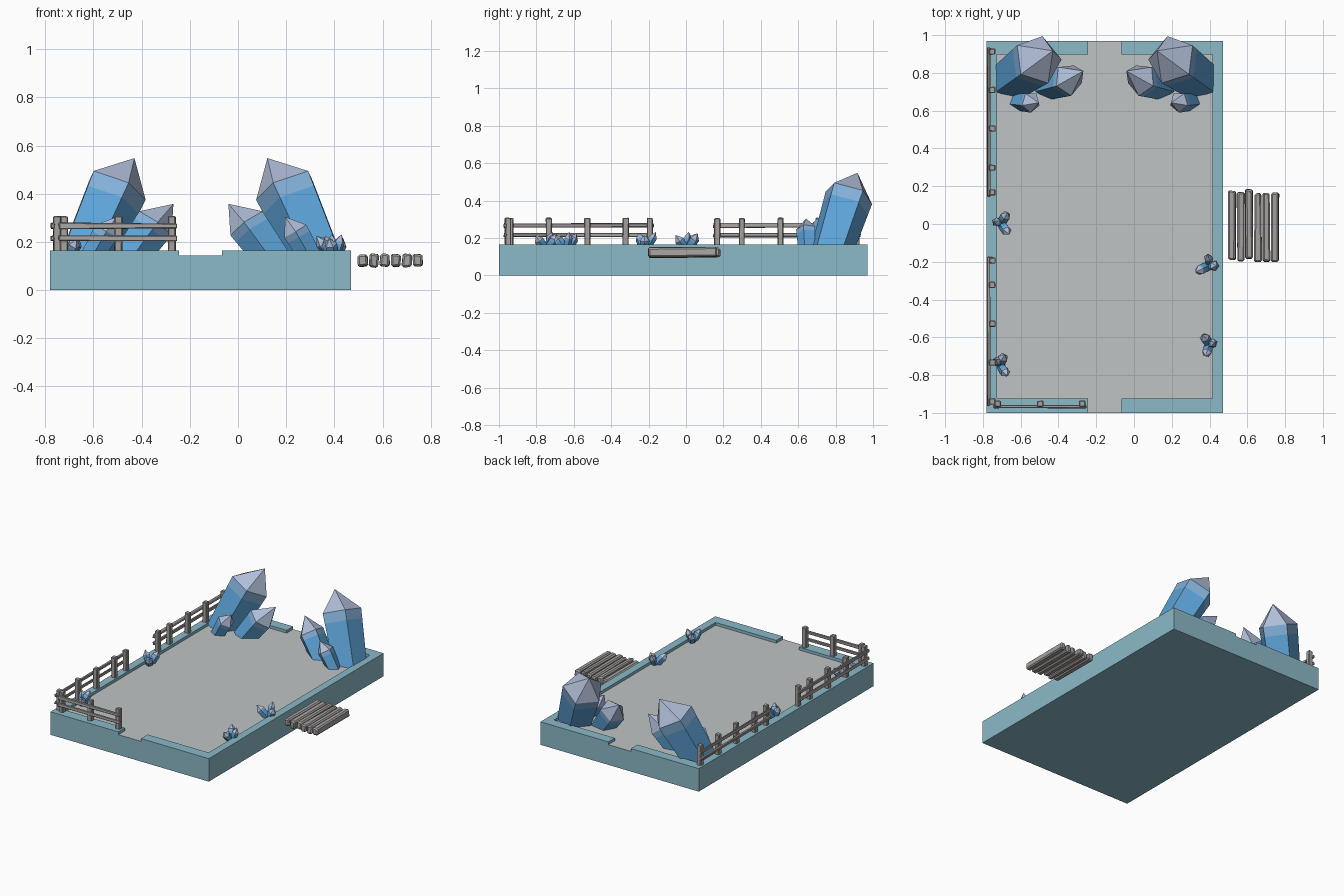
import bpy, bmesh, math, random
from mathutils import Vector, Matrix

if "Cube" in bpy.data.objects:
    bpy.data.objects.remove(bpy.data.objects["Cube"])

random.seed(4)
MX = -0.154          # mirror plane of the platform and the big crystals
FLOOR, RIM = 0.144, 0.164


def mat(name, r, g, b):
    m = bpy.data.materials.new(name)
    m.diffuse_color = (r, g, b, 1)
    m.use_nodes = True
    m.node_tree.nodes["Principled BSDF"].inputs["Base Color"].default_value = m.diffuse_color
    return m


TEAL = mat("teal stone", 0.26, 0.49, 0.58)
GREY = mat("pale grey floor", 0.53, 0.55, 0.55)
WOOD = mat("weathered grey wood", 0.38, 0.36, 0.35)
BLUE = mat("crystal blue", 0.11, 0.37, 0.69)
BAND = mat("crystal light blue", 0.23, 0.44, 0.70)
TIP = mat("crystal pale tip", 0.43, 0.51, 0.68)


def finish(bm, name, mats):
    bmesh.ops.recalc_face_normals(bm, faces=bm.faces)
    me = bpy.data.meshes.new(name)
    bm.to_mesh(me)
    bm.free()
    for m in mats:
        me.materials.append(m)
    ob = bpy.data.objects.new(name, me)
    bpy.context.collection.objects.link(ob)
    return ob


def box(bm, lo, hi, jitter=0.0, bevel=0.0):
    """Box between two corners, with optional hand-hewn jitter and bevel."""
    lo, hi = Vector(lo), Vector(hi)
    part = bmesh.new()
    bmesh.ops.create_cube(part, size=1)
    for v in part.verts:
        v.co = (lo + hi) / 2 + v.co * (hi - lo)
        v.co += Vector(random.uniform(-jitter, jitter) for _ in range(3))
    if bevel:
        bmesh.ops.bevel(part, geom=part.edges[:], offset=bevel, segments=1, affect='EDGES')
    tmp = bpy.data.meshes.new("tmp")
    part.to_mesh(tmp)
    part.free()
    bm.from_mesh(tmp)
    bpy.data.meshes.remove(tmp)


# Platform slab with a grey walking surface
bm = bmesh.new()
box(bm, (-0.78, -1.0, 0), (0.47, 0.97, FLOOR))
bm.normal_update()
for f in bm.faces:
    f.material_index = 1 if f.normal.z > 0.5 else 0
finish(bm, "platform", [TEAL, GREY])

# Raised rim: one C-shaped half on each side of the walkway gaps
half = [(-0.066, -1), (0.47, -1), (0.47, 0.97), (-0.066, 0.97),
        (-0.066, 0.897), (0.415, 0.897), (0.415, -0.925), (-0.066, -0.925)]
for side, name in ((1, "right_rim"), (-1, "left_rim")):
    bm = bmesh.new()
    pts = [(x if side > 0 else 2 * MX - x - 0.002, y) for x, y in half]
    f = bm.faces.new([bm.verts.new((x, y, FLOOR)) for x, y in pts])
    ext = bmesh.ops.extrude_face_region(bm, geom=[f], use_keep_orig=True)
    for v in ext["geom"]:
        if isinstance(v, bmesh.types.BMVert):
            v.co.z = RIM
    finish(bm, name, [TEAL])


# Fences: posts on the rim with two rails on the outer side
def fence(name, posts, vertical_axis, at, rail_at):
    bm = bmesh.new()

    def bar(a0, a1, c0, c1, z0, z1, jit, bev):
        if vertical_axis:        # runs along y
            box(bm, (c0, a0, z0), (c1, a1, z1), jit, bev)
        else:                    # runs along x
            box(bm, (a0, c0, z0), (a1, c1, z1), jit, bev)

    for p in posts:
        bar(p - 0.016, p + 0.016, at - 0.016, at + 0.016, RIM - 0.01, 0.307, 0.002, 0.004)
    for z0, z1 in ((0.255, 0.279), (0.205, 0.225)):
        bar(min(posts) - 0.022, max(posts) + 0.02, rail_at - 0.007, rail_at + 0.007,
            z0, z1, 0.003, 0.003)
    return finish(bm, name, [WOOD])


fence("left_back_fence", [0.167, 0.298, 0.505, 0.71, 0.912], True, -0.75, -0.77)
fence("left_front_fence", [-0.94, -0.733, -0.528, -0.322, -0.193], True, -0.75, -0.77)
fence("front_fence", [-0.722, -0.497, -0.274], False, -0.952, -0.967)

# Plank step beside the platform
bm = bmesh.new()
for i in range(6):
    x = 0.498 + i * 0.0458
    shift = random.uniform(-0.012, 0.012)
    box(bm, (x, -0.195 + shift, 0.096), (x + 0.04, 0.17 + shift, 0.15), 0.004, 0.008)
finish(bm, "plank_step", [WOOD])


# Crystals: five-sided tapered shaft, light band below the shoulder, pale point
def crystal(bm, base, shoulder, tip, r, phase=0.0, taper=0.85):
    base, shoulder, tip = Vector(base), Vector(shoulder), Vector(tip)
    axis = (shoulder - base).normalized()
    u = Vector((math.cos(phase), math.sin(phase), 0))
    u = (u - axis * u.dot(axis)).normalized()
    w = axis.cross(u)
    rings = []
    for t in (0, 0.82, 1):
        c, rad = base.lerp(shoulder, t), r * (taper + (1 - taper) * t)
        rings.append([bm.verts.new(c + rad * (u * math.cos(a) + w * math.sin(a)))
                      for a in (k * math.tau / 5 for k in range(5))])
    top = bm.verts.new(tip)
    bm.faces.new(rings[0])
    for k in range(5):
        n = (k + 1) % 5
        for j in (0, 1):
            f = bm.faces.new((rings[j][k], rings[j][n], rings[j + 1][n], rings[j + 1][k]))
            f.material_index = j
        f = bm.faces.new((rings[2][k], rings[2][n], top))
        f.material_index = 2


# Large corner crystals, mirrored left and right
big = [("large_crystal", (0.345, 0.765, 0.10), (0.20, 0.87, 0.43), (0.122, 0.917, 0.548), 0.136, 173),
       ("medium_crystal", (0.16, 0.73, 0.11), (0.04, 0.765, 0.275), (-0.04, 0.81, 0.358), 0.088, 185),
       ("small_crystal", (0.315, 0.65, 0.11), (0.238, 0.645, 0.245), (0.196, 0.642, 0.304), 0.056, 270)]
for name, b, s, t, r, ph in big:
    for side in ("right", "left"):
        bm = bmesh.new()
        crystal(bm, b, s, t, r, math.radians(ph))
        if side == "left":
            bm.transform(Matrix.Translation((2 * MX, 0, 0)) @ Matrix.Scale(-1, 4, (1, 0, 0)))
        finish(bm, f"{side}_{name}", [BLUE, BAND, TIP])

# Little crystal clusters: base point, then tip positions
clusters = [((-0.705, 0.005), [(-0.668, 0.062), (-0.742, 0.014), (-0.66, -0.055)]),
            ((-0.71, -0.745), [(-0.685, -0.69), (-0.735, -0.715), (-0.668, -0.805)]),
            ((0.40, -0.22), [(0.325, -0.255), (0.388, -0.16), (0.437, -0.222)]),
            ((0.40, -0.64), [(0.362, -0.585), (0.43, -0.625), (0.378, -0.70)])]
for i, ((bx, by), tips) in enumerate(clusters):
    bm = bmesh.new()
    for k, (tx, ty) in enumerate(tips):
        base = Vector((bx, by, 0.13))
        tip = Vector((tx, ty, (0.225, 0.232, 0.215)[k]))
        crystal(bm, base, base.lerp(tip, 0.7), tip, (0.028, 0.023, 0.027)[k], 0.5 + k)
    finish(bm, f"crystal_cluster_{i + 1}", [BLUE, BAND, TIP])
